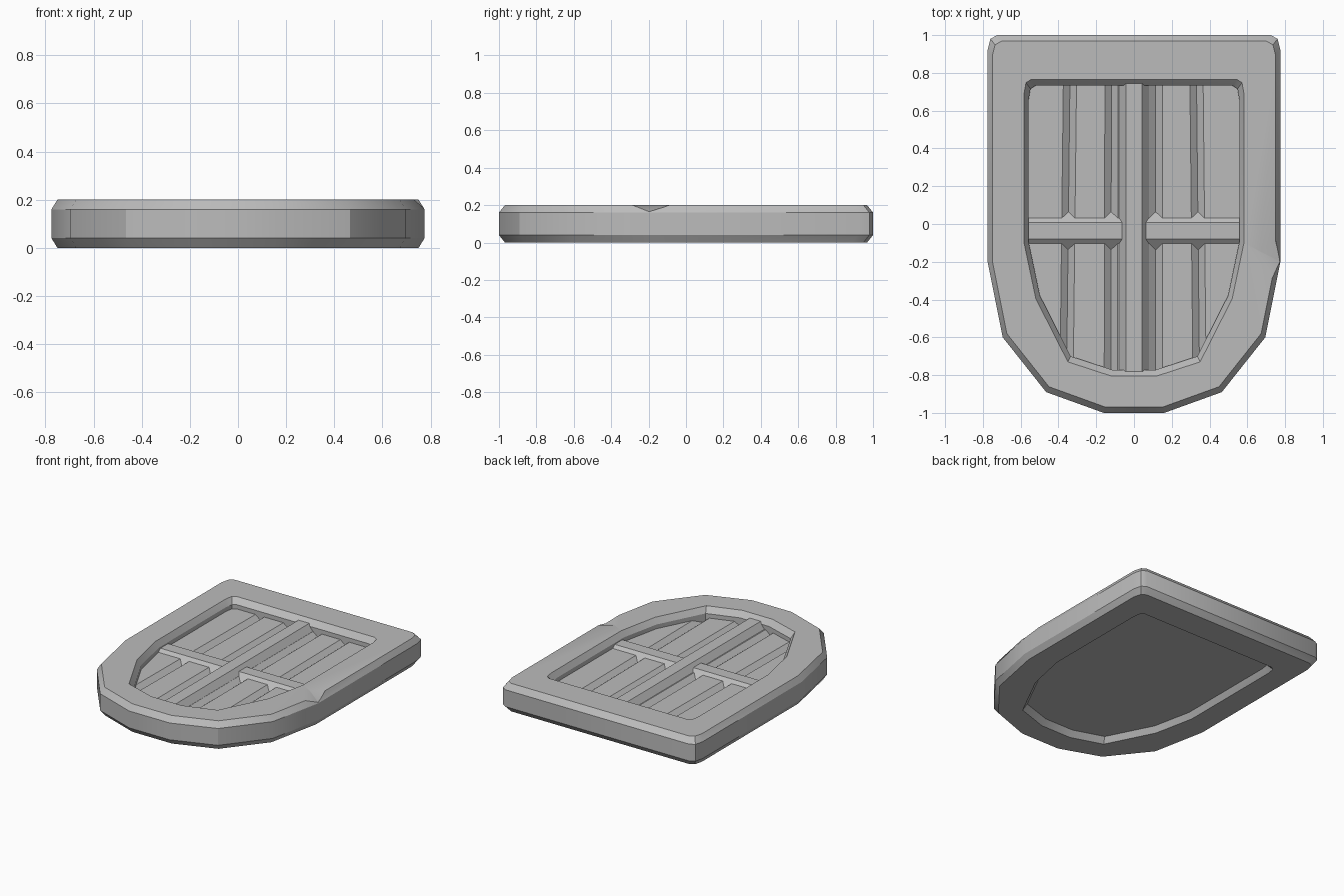
import bpy
import bmesh
import math
from mathutils import Vector

cube = bpy.data.objects.get("Cube")
if cube:
    bpy.data.objects.remove(cube)

grey = bpy.data.materials.new("stone grey")
grey.use_nodes = True
grey.diffuse_color = (0.5, 0.5, 0.5, 1)
grey.node_tree.nodes["Principled BSDF"].inputs["Base Color"].default_value = (0.5, 0.5, 0.5, 1)


def make_object(name, bm):
    bmesh.ops.recalc_face_normals(bm, faces=bm.faces)
    mesh = bpy.data.meshes.new(name)
    bm.to_mesh(mesh)
    bm.free()
    mesh.materials.append(grey)
    obj = bpy.data.objects.new(name, mesh)
    bpy.context.collection.objects.link(obj)
    return obj


def bridge(bm, a, b):
    for i in range(len(a)):
        j = (i + 1) % len(a)
        bm.faces.new((a[i], a[j], b[j], b[i]))


def loft(name, start, end):
    """Closed solid between two matching outlines."""
    bm = bmesh.new()
    a = [bm.verts.new(p) for p in start]
    b = [bm.verts.new(p) for p in end]
    bridge(bm, a, b)
    bm.faces.new(a)
    bm.faces.new(b)
    return make_object(name, bm)


def mirrored(half):
    return half + [(-x, y) for x, y in reversed(half)]


def scaled(outline, factor, centre_y=0):
    return [(x * factor, centre_y + (y - centre_y) * factor) for x, y in outline]


# Outlines: right half from the back edge round to the front
outer = mirrored([(0.725, 1), (0.76, 0.98), (0.775, 0.92), (0.775, -0.2),
                  (0.695, -0.6), (0.465, -0.89), (0.16, -1)])
hole = mirrored([(0.545, 0.765), (0.572, 0.748), (0.582, 0.69), (0.582, -0.1),
                 (0.52, -0.395), (0.35, -0.73), (0.12, -0.805)])
outer_in = scaled(outer, 0.968)
hole_in = scaled(hole, 0.958, -0.02)

# Frame: chamfered closed ring
bm = bmesh.new()
rings = [(outer_in, 0), (outer, 0.04), (outer, 0.16), (outer_in, 0.2),
         (hole, 0.2), (hole_in, 0.16), (hole_in, 0.04), (hole, 0)]
loops = [[bm.verts.new((x, y, z)) for x, y in ring] for ring, z in rings]
for k in range(len(loops)):
    bridge(bm, loops[k], loops[(k + 1) % len(loops)])
frame = make_object("frame", bm)

# Chip broken from the frame's edge
tip = Vector((0.777, -0.2, 0.163))
corners = [Vector(p) for p in ((0.748, -0.085, 0.2), (0.67, -0.145, 0.2), (0.733, -0.29, 0.2))]
bm = bmesh.new()
bm.verts.new(tip)
for c in corners:
    bm.verts.new(tip + (c - tip) * 2)
bm.verts.new((0.95, -0.2, 0.3))
bmesh.ops.convex_hull(bm, input=bm.verts)
chip = make_object("chip_cutter", bm)
chip.hide_render = True
chip.hide_viewport = True
cut = frame.modifiers.new("chip", "BOOLEAN")
cut.operation = "DIFFERENCE"
cut.solver = "EXACT"
cut.object = chip

# Plank panel with V grooves, clipped to sit inside the frame
PLANK, BASE = 0.13, 0.04


def panel_section(y, grooves):
    pts = [(-0.7, y, BASE), (-0.7, y, PLANK)]
    for x in grooves:
        pts += [(x - 0.035, y, PLANK), (x, y, PLANK - 0.028), (x + 0.035, y, PLANK)]
    return pts + [(0.7, y, PLANK), (0.7, y, BASE)]


panel = loft("plank_panel",
             panel_section(0.85, (-0.338, -0.119, 0.115, 0.33)),
             panel_section(-0.9, (-0.358, -0.123, 0.115, 0.348)))
bm = bmesh.new()
bm.from_mesh(panel.data)
limit = scaled(hole, 1.06, -0.02)
for i, (x, y) in enumerate(limit):
    x2, y2 = limit[(i + 1) % len(limit)]
    bmesh.ops.bisect_plane(bm, geom=bm.verts[:] + bm.edges[:] + bm.faces[:],
                           plane_co=(x, y, 0), plane_no=(y - y2, x2 - x, 0),
                           clear_outer=True)
bm.to_mesh(panel.data)
bm.free()


# Central bar and the two cross bars
def bar_section(half_top, half_base, top, base):
    return [(-half_base, base), (-half_top, top), (half_top, top), (half_base, base)]


section = bar_section(0.043, 0.08, 0.174, PLANK - 0.002)
loft("central_bar", [(x, 0.744, z) for x, z in section], [(x, -0.782, z) for x, z in section])

section = bar_section(0.043, 0.103, 0.15, PLANK - 0.03)
for side, label in ((1, "left"), (-1, "right")):
    loft(label + "_cross_bar",
         [(side * 0.05, y - 0.036, z) for y, z in section],
         [(side * 0.57, y - 0.036, z) for y, z in section])

# Soft shading round the frame's outline, crisp chamfers
bpy.ops.object.select_all(action="DESELECT")
frame.select_set(True)
bpy.context.view_layer.objects.active = frame
bpy.ops.object.modifier_apply(modifier="chip")
bpy.ops.object.shade_smooth_by_angle(angle=math.radians(30))
